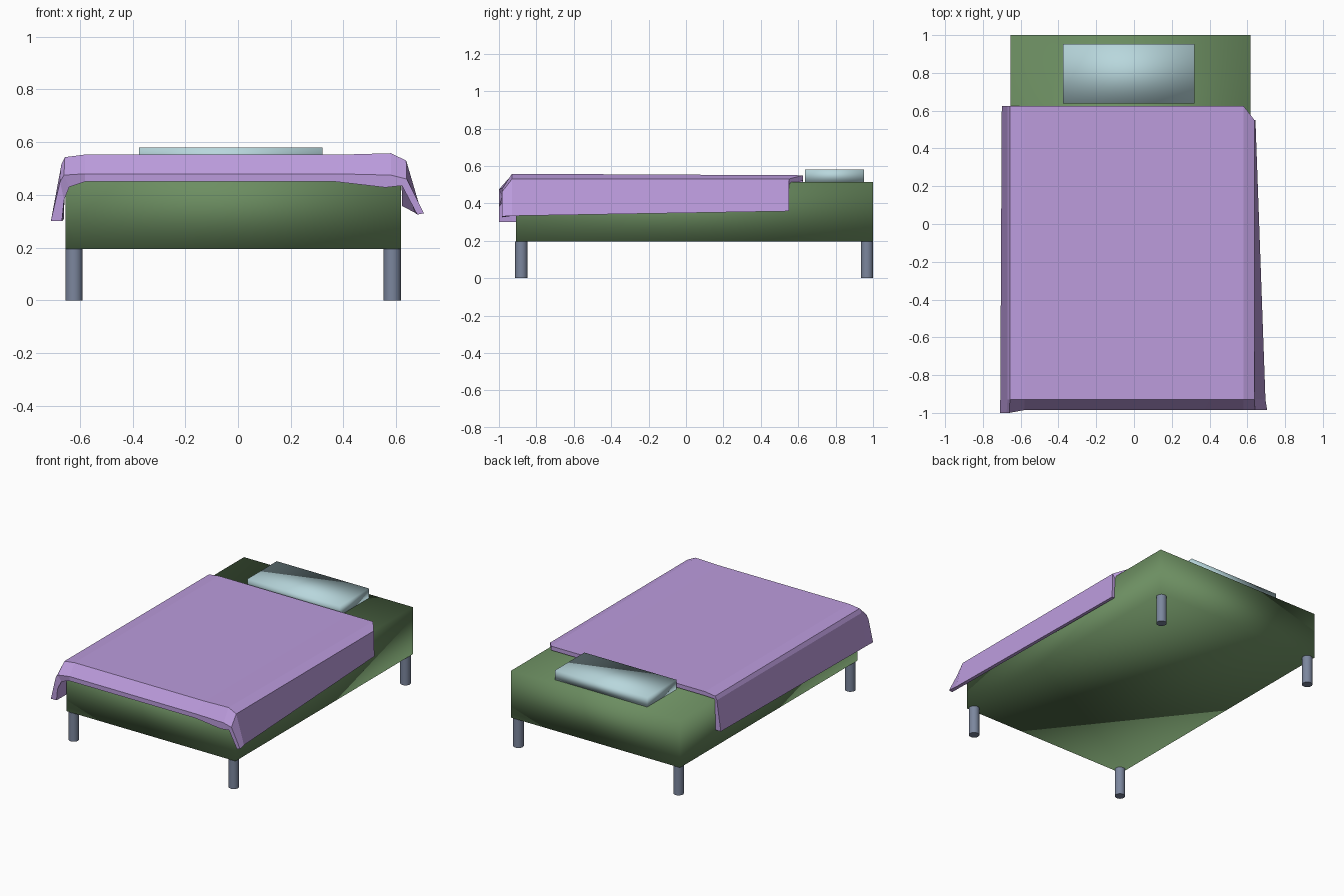
import bpy, bmesh

if "Cube" in bpy.data.objects:
    bpy.data.objects.remove(bpy.data.objects["Cube"])


def material(name, rgb):
    m = bpy.data.materials.new(name)
    m.diffuse_color = (*rgb, 1)
    m.use_nodes = True
    m.node_tree.nodes["Principled BSDF"].inputs["Base Color"].default_value = m.diffuse_color
    return m


green = material("green", (0.15, 0.27, 0.12))
purple = material("purple", (0.50, 0.33, 0.72))
blue = material("pale_blue", (0.48, 0.68, 0.72))
steel = material("steel", (0.20, 0.24, 0.34))


def box(name, lo, hi, mat):
    size = [b - a for a, b in zip(lo, hi)]
    bpy.ops.mesh.primitive_cube_add(size=1, location=[(a + b) / 2 for a, b in zip(lo, hi)])
    o = bpy.context.object
    o.name = name
    o.scale = size
    bpy.ops.object.transform_apply(location=False, rotation=False, scale=True)
    bpy.ops.object.shade_smooth()
    o.data.materials.append(mat)
    return o


# Mattress and pillow: softly shaded boxes
box("mattress", (-0.655, -0.91, 0.195), (0.618, 1.0, 0.515), green)
box("pillow", (-0.375, 0.637, 0.513), (0.32, 0.953, 0.58), blue)

# Four round legs
for side, x in (("left", -0.622), ("right", 0.585)):
    for end, y in (("front", -0.88), ("back", 0.968)):
        bpy.ops.mesh.primitive_cylinder_add(vertices=20, radius=0.033, depth=0.195,
                                            location=(x, y, 0.0975))
        leg = bpy.context.object
        leg.name = f"{end}_{side}_leg"
        leg.data.materials.append(steel)
        bpy.ops.object.shade_smooth_by_angle()

# Blanket: closed cross-sections (x, z), outside left to right then inside back again
front = [(-0.71, 0.30), (-0.675, 0.45), (-0.66, 0.475), (-0.58, 0.48),
         (0.37, 0.48), (0.58, 0.475), (0.64, 0.46), (0.705, 0.33),
         (0.68, 0.325), (0.622, 0.435), (0.56, 0.428), (0.37, 0.45),
         (-0.58, 0.45), (-0.64, 0.43), (-0.66, 0.38), (-0.668, 0.30)]
fold = [(-0.708, 0.30), (-0.67, 0.515), (-0.657, 0.543), (-0.58, 0.553),
        (0.40, 0.553), (0.58, 0.558), (0.638, 0.53), (0.696, 0.333),
        (0.67, 0.333), (0.622, 0.50), (0.58, 0.522), (0.37, 0.522),
        (-0.58, 0.522), (-0.65, 0.52), (-0.658, 0.48), (-0.666, 0.30)]
back = [(-0.70, 0.31), (-0.67, 0.515), (-0.657, 0.54), (-0.58, 0.55),
        (0.40, 0.55), (0.58, 0.55), (0.638, 0.53), (0.643, 0.358),
        (0.622, 0.358), (0.620, 0.50), (0.58, 0.522), (0.37, 0.522),
        (-0.58, 0.522), (-0.65, 0.52), (-0.657, 0.48), (-0.66, 0.31)]


def front_y(x):
    return -1.0 if x < -0.65 else -0.985


def fold_y(x):
    return -0.93


def back_y(x):
    return 0.55 if x > 0.6 else 0.625


bm = bmesh.new()
rings = [[bm.verts.new((x, f(x), z)) for x, z in sec]
         for sec, f in ((front, front_y), (fold, fold_y), (back, back_y))]
n = len(front)
for a, b in zip(rings, rings[1:]):
    for i in range(n):
        j = (i + 1) % n
        bm.faces.new((a[i], a[j], b[j], b[i]))
# Hem strips closing both ends
for r in (rings[0], rings[-1]):
    for i in range(n // 2 - 1):
        bm.faces.new((r[i], r[i + 1], r[n - 2 - i], r[n - 1 - i]))
bmesh.ops.recalc_face_normals(bm, faces=bm.faces)
mesh = bpy.data.meshes.new("blanket")
bm.to_mesh(mesh)
bm.free()
mesh.materials.append(purple)
blanket = bpy.data.objects.new("blanket", mesh)
bpy.context.collection.objects.link(blanket)
